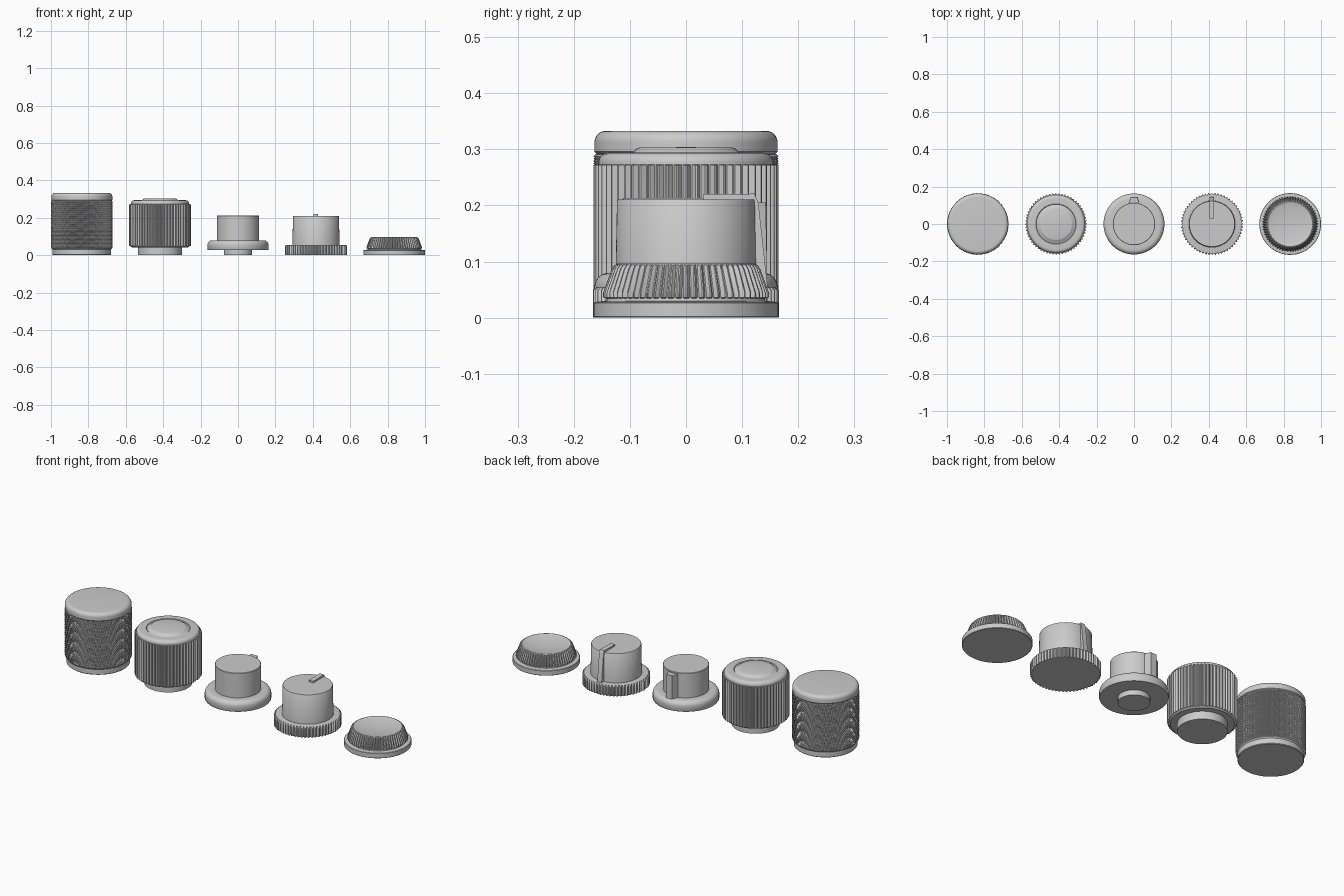
import bpy, bmesh, math
from math import sin, cos, pi

if "Cube" in bpy.data.objects:
    bpy.data.objects.remove(bpy.data.objects["Cube"])


def finish(name, bm, x, angle=35):
    bmesh.ops.remove_doubles(bm, verts=bm.verts, dist=1e-6)
    bmesh.ops.recalc_face_normals(bm, faces=bm.faces)
    me = bpy.data.meshes.new(name)
    bm.to_mesh(me)
    bm.free()
    me.shade_smooth()
    me.set_sharp_from_angle(angle=math.radians(angle))
    ob = bpy.data.objects.new(name, me)
    ob.location.x = x
    bpy.context.collection.objects.link(ob)
    return ob


def arc(r, z, rad, a0, a1, n=6):
    """Rounded corner points of a profile, centred at (r, z)."""
    return [(r + rad * cos(math.radians(a0 + (a1 - a0) * i / n)),
             z + rad * sin(math.radians(a0 + (a1 - a0) * i / n))) for i in range(n + 1)]


def lathe(name, x, profile, teeth=0, shape=(0,), sides=96):
    """Spin (radius, z[, tooth depth]) points; shape gives the cut across one tooth."""
    n = teeth * len(shape) if teeth else sides
    bm = bmesh.new()
    rings = []
    for p in profile:
        r, z = p[:2]
        d = p[2] if len(p) > 2 else 0
        if r == 0:
            rings.append([bm.verts.new((0, 0, z))])
            continue
        ring = []
        for i in range(n):
            a = 2 * pi * i / n
            rr = r - d * shape[i % len(shape)]
            ring.append(bm.verts.new((rr * cos(a), rr * sin(a), z)))
        rings.append(ring)
    for lo, hi in zip(rings, rings[1:]):
        for i in range(n):
            j = (i + 1) % n
            if len(lo) == 1:
                bm.faces.new((lo[0], hi[j], hi[i]))
            elif len(hi) == 1:
                bm.faces.new((lo[i], lo[j], hi[0]))
            else:
                bm.faces.new((lo[i], lo[j], hi[j], hi[i]))
    return finish(name, bm, x)


def diamond_knurl(name, x, r, depth, z0, z1, cols, rows):
    """Band of small pyramids: alternate grid points are raised."""
    bm = bmesh.new()
    g = []
    for j in range(rows + 1):
        z = z0 + (z1 - z0) * j / rows
        row = []
        for i in range(cols):
            a = 2 * pi * i / cols
            rr = r if (i + j) % 2 and 0 < j < rows else r - depth
            row.append(bm.verts.new((rr * cos(a), rr * sin(a), z)))
        g.append(row)
    for j in range(rows):
        for i in range(cols):
            k = (i + 1) % cols
            a, b, c, d = g[j][i], g[j][k], g[j + 1][k], g[j + 1][i]
            tris = ((a, b, d), (b, c, d)) if (i + j) % 2 else ((a, b, c), (a, c, d))
            for t in tris:
                bm.faces.new(t)
    return finish(name, bm, x, 20)


def prism(name, x, lower, upper):
    """Solid between two matching loops of points."""
    bm = bmesh.new()
    a = [bm.verts.new(p) for p in lower]
    b = [bm.verts.new(p) for p in upper]
    bm.faces.new(a)
    bm.faces.new(b)
    for i in range(len(a)):
        j = (i + 1) % len(a)
        bm.faces.new((a[i], a[j], b[j], b[i]))
    return finish(name, bm, x)


# tall diamond-knurled knob
X = -0.835
diamond_knurl("knurled_grip", X, 0.165, 0.004, 0.036, 0.292, 240, 60)
lathe("knurled_knob_base", X, [(0, 0), (0.153, 0), (0.156, 0.003), (0.156, 0.03), (0.161, 0.036), (0, 0.036)])
lathe("knurled_knob_cap", X, [(0, 0.291), (0.158, 0.291), (0.163, 0.296)]
      + arc(0.143, 0.313, 0.02, 0, 90, 8) + [(0, 0.333)])

# fluted knob with raised centre
X = -0.417
flute = (0, 0, 0.5, 1, 1, 0.5)
lathe("fluted_grip", X, [(0, 0.046), (0.153, 0.046), (0.158, 0.048), (0.165, 0.05, 0.009),
                         (0.165, 0.272, 0.009), (0.156, 0.273), (0, 0.273)], 60, flute)
lathe("fluted_knob_top", X, [(0, 0.27), (0.156, 0.27), (0.156, 0.276)]
      + arc(0.138, 0.276, 0.018, 0, 90) + [(0.108, 0.294), (0.105, 0.291), (0.095, 0.294),
                                         (0.087, 0.302), (0.083, 0.303), (0, 0.304)])
lathe("fluted_knob_foot", X, [(0, 0), (0.118, 0), (0.118, 0.042), (0.15, 0.042), (0.156, 0.047), (0, 0.047)])

# plain flanged knob with side pointer
X = 0.0
lathe("flanged_knob_body", X, [(0, 0), (0.076, 0), (0.076, 0.027), (0.161, 0.027), (0.163, 0.03)]
      + arc(0.138, 0.055, 0.025, 0, 90) + [(0.113, 0.08), (0.113, 0.211), (0.111, 0.213), (0, 0.213)])


def wedge(z, y):
    return [(-0.032, 0.1, z), (0.032, 0.1, z), (0.017, y, z), (-0.017, y, z)]


prism("flanged_knob_pointer", X, wedge(0.07, 0.145), wedge(0.205, 0.142))

# knob with toothed skirt and raised pointer bar
X = 0.417
lathe("skirted_knob_skirt", X, [(0, 0), (0.166, 0, 0.008), (0.166, 0.05, 0.008), (0.158, 0.055), (0, 0.055)],
      60, flute)
lathe("skirted_knob_body", X, [(0, 0.05), (0.126, 0.05), (0.123, 0.208), (0.121, 0.211), (0, 0.211)])
side = [(0.03, 0.2), (0.03, 0.22), (0.122, 0.221), (0.129, 0.205), (0.146, 0.05), (0.1, 0.05)]
prism("skirted_knob_pointer", X, [(-0.014, y, z) for y, z in side], [(0.012, y, z) for y, z in side])

# low dished knob with ribbed cone
X = 0.835
lathe("low_knob_base", X, [(0, 0), (0.163, 0), (0.165, 0.002), (0.165, 0.026), (0.163, 0.028),
                           (0.142, 0.03), (0.14, 0.036), (0, 0.036)])
lathe("low_knob_ribs", X, [(0, 0.034), (0.14, 0.034), (0.148, 0.036, 0.008), (0.148, 0.044, 0.008),
                           (0.132, 0.088, 0.008), (0.127, 0.094, 0.004), (0.122, 0.096)],
      64, flute)
lathe("low_knob_dish", X, [(0.124, 0.09), (0.123, 0.096), (0.12, 0.097)]
      + [(0.118 * (1 - i / 8), 0.084 + 0.012 * (1 - i / 8) ** 2) for i in range(8)] + [(0, 0.084)])
